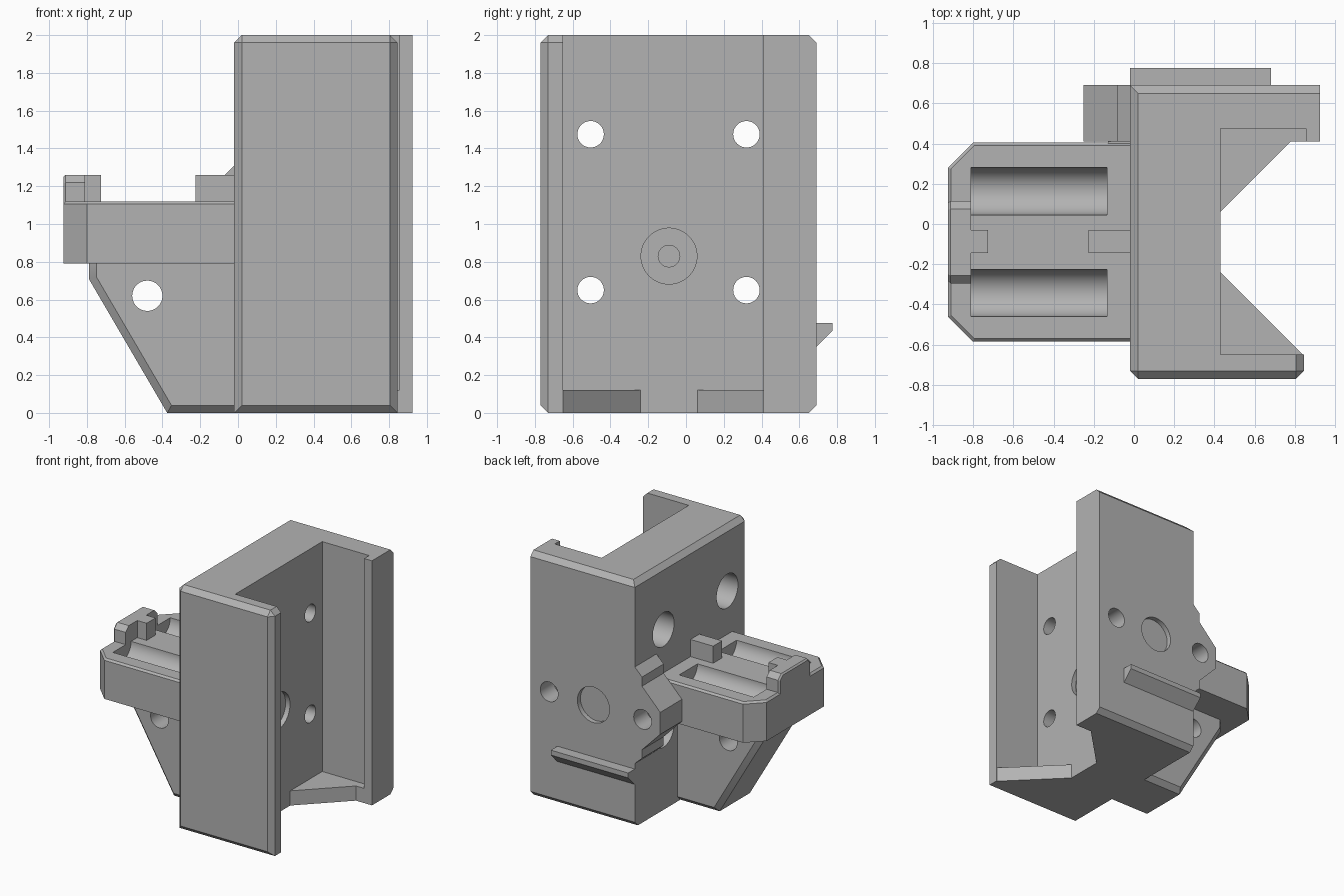
import bpy, bmesh
from mathutils import Vector

cube = bpy.data.objects.get("Cube")
if cube:
    bpy.data.objects.remove(cube, do_unlink=True)

GREY = (0.45, 0.45, 0.45, 1)
mat = bpy.data.materials.new("plain grey")
mat.use_nodes = True
mat.diffuse_color = GREY
mat.node_tree.nodes["Principled BSDF"].inputs["Base Color"].default_value = GREY

# How a 2D profile point and a depth map to 3D for each extrusion axis
PLACE = {"x": lambda a, b, d: Vector((d, a, b)),
         "y": lambda a, b, d: Vector((a, d, b)),
         "z": lambda a, b, d: Vector((a, b, d))}


def near(a, b):
    return abs(a - b) < 0.002


def prism(name, axis, points, lo, hi, chamfer=0, rule=None):
    """Extrude a profile, then chamfer the edges chosen by rule(end1, end2)."""
    bm = bmesh.new()
    base = bm.faces.new([bm.verts.new(PLACE[axis](a, b, lo)) for a, b in points])
    out = bmesh.ops.extrude_face_region(bm, geom=[base], use_keep_orig=True)
    verts = [v for v in out["geom"] if isinstance(v, bmesh.types.BMVert)]
    bmesh.ops.translate(bm, verts=verts, vec=PLACE[axis](0, 0, hi - lo))
    bmesh.ops.recalc_face_normals(bm, faces=bm.faces)
    if rule:
        edges = [e for e in bm.edges if rule(e.verts[0].co, e.verts[1].co)]
        bmesh.ops.bevel(bm, geom=edges, offset=chamfer, segments=1, affect="EDGES")
    mesh = bpy.data.meshes.new(name)
    bm.to_mesh(mesh)
    bm.free()
    obj = bpy.data.objects.new(name, mesh)
    mesh.materials.append(mat)
    bpy.context.collection.objects.link(obj)
    return obj


def box(name, x, y, z, **kw):
    return prism(name, "z", [(x[0], y[0]), (x[1], y[0]), (x[1], y[1]), (x[0], y[1])], *z, **kw)


def drill(targets, axis, a, b, radius, lo, hi):
    """Subtract a cylinder from the given parts."""
    bpy.ops.mesh.primitive_cylinder_add(vertices=64, radius=radius, depth=hi - lo,
                                        location=PLACE[axis](a, b, (lo + hi) / 2))
    cutter = bpy.context.object
    quarter = 1.570796
    cutter.rotation_euler = {"x": (0, quarter, 0), "y": (quarter, 0, 0), "z": (0, 0, 0)}[axis]
    cutter.hide_render = True
    for obj in targets:
        mod = obj.modifiers.new("hole", "BOOLEAN")
        mod.operation, mod.solver, mod.object = "DIFFERENCE", "EXACT", cutter
        bpy.context.view_layer.objects.active = obj
        bpy.ops.object.modifier_apply(modifier=mod.name)
    bpy.data.objects.remove(cutter, do_unlink=True)


# Channel-shaped main body, open towards +x
def body_edges(p, q):
    both = lambda i, v: near(p[i], v) and near(q[i], v)
    top, bottom = both(2, 2), both(2, 0)
    return both(1, -0.77) or (top and (both(0, -0.02) or both(0, 0.845))) \
        or (both(1, 0.69) and (top or bottom))


body = prism("channel_body", "z",
             [(-0.02, -0.77), (0.845, -0.77), (0.845, -0.65), (0.43, -0.65), (0.43, 0.475),
              (0.855, 0.475), (0.855, 0.41), (0.925, 0.41), (0.925, 0.69), (-0.02, 0.69)],
             0, 2, 0.04, body_edges)

# Corner stops on the channel floor
prism("front_corner_stop", "z", [(0.42, -0.23), (0.42, -0.66), (0.84, -0.66), (0.84, -0.65)], 0, 0.12)
prism("back_corner_stop", "z", [(0.42, 0.05), (0.78, 0.41), (0.86, 0.41), (0.86, 0.48), (0.42, 0.48)],
      0, 0.12)

# Side boss on the back corner
boss = prism("side_boss", "y",
             [(0, 1.31), (-0.02, 1.31), (-0.085, 1.245), (-0.085, 1.17), (-0.25, 1.0), (-0.25, 0.82),
              (-0.085, 0.65), (-0.085, 0.58), (-0.02, 0.52), (0, 0.52)], 0.41, 0.69)
box("boss_bridge", (-0.13, 0), (0.38, 0.47), (0.79, 1.11))

# Rib on the back face
prism("back_rib", "x", [(0.68, 0.475), (0.775, 0.475), (0.775, 0.435), (0.69, 0.35), (0.68, 0.35)],
      -0.02, 0.68)

# Holder arm with two round troughs
arm = prism("holder_arm", "z",
            [(0, -0.585), (-0.8, -0.585), (-0.925, -0.46), (-0.925, 0.28), (-0.8, 0.405), (0, 0.405)],
            0.79, 1.12, 0.015,
            lambda p, q: near(p.z, 1.12) and near(q.z, 1.12) and min(p.x, q.x) < -0.1)
for y in (-0.343, 0.163):
    drill([arm], "x", y, 1.12, 0.118, -0.81, -0.135)

# End plate and the two retaining tabs
prism("end_plate", "x", [(-0.295, 1.1), (-0.295, 1.22), (-0.255, 1.26), (0.075, 1.26),
                         (0.115, 1.22), (0.115, 1.1)], -0.925, -0.81, 0.012,
      lambda p, q: near(p.x, -0.925) and near(q.x, -0.925) and p.z + q.z > 2.3)
for name, x in (("outer_tab", (-0.82, -0.725)), ("inner_tab", (-0.225, 0))):
    box(name, x, (-0.145, -0.03), (1.1, 1.26))

# Tapered support under the arm
support = prism("arm_support", "y",
                [(0, 0), (-0.375, 0), (-0.79, 0.71), (-0.79, 0.8), (0, 0.8)], -0.33, 0.14, 0.04,
                lambda p, q: near(p.y, q.y) and p.z + q.z < 1.55 and p.x + q.x < -0.1)
drill([support], "y", -0.48, 0.62, 0.08, -0.5, 0.5)

# Counterbored screw holes through the web
for y in (-0.505, 0.32):
    for z in (0.65, 1.475):
        drill([body], "x", y, z, 0.07, -0.5, 0.6)
        drill([body], "x", y, z, 0.138, -0.1, 0.2)

# Round recess with a pilot hole in the channel
drill([body], "x", -0.09, 0.83, 0.148, 0.39, 0.6)
drill([body], "x", -0.09, 0.83, 0.057, 0.3, 0.6)

# Recess and blind holes in the back face
drill([body], "y", 0.355, 0.9, 0.145, 0.65, 0.9)
for x in (-0.09, 0.755):
    drill([body, boss], "y", x, 0.9, 0.08, 0.52, 0.9)

# Smooth round walls, sharp edges
bpy.ops.object.select_all(action="DESELECT")
for obj in (body, boss, arm, support):
    obj.select_set(True)
bpy.context.view_layer.objects.active = body
bpy.ops.object.shade_smooth_by_angle(angle=0.5)
